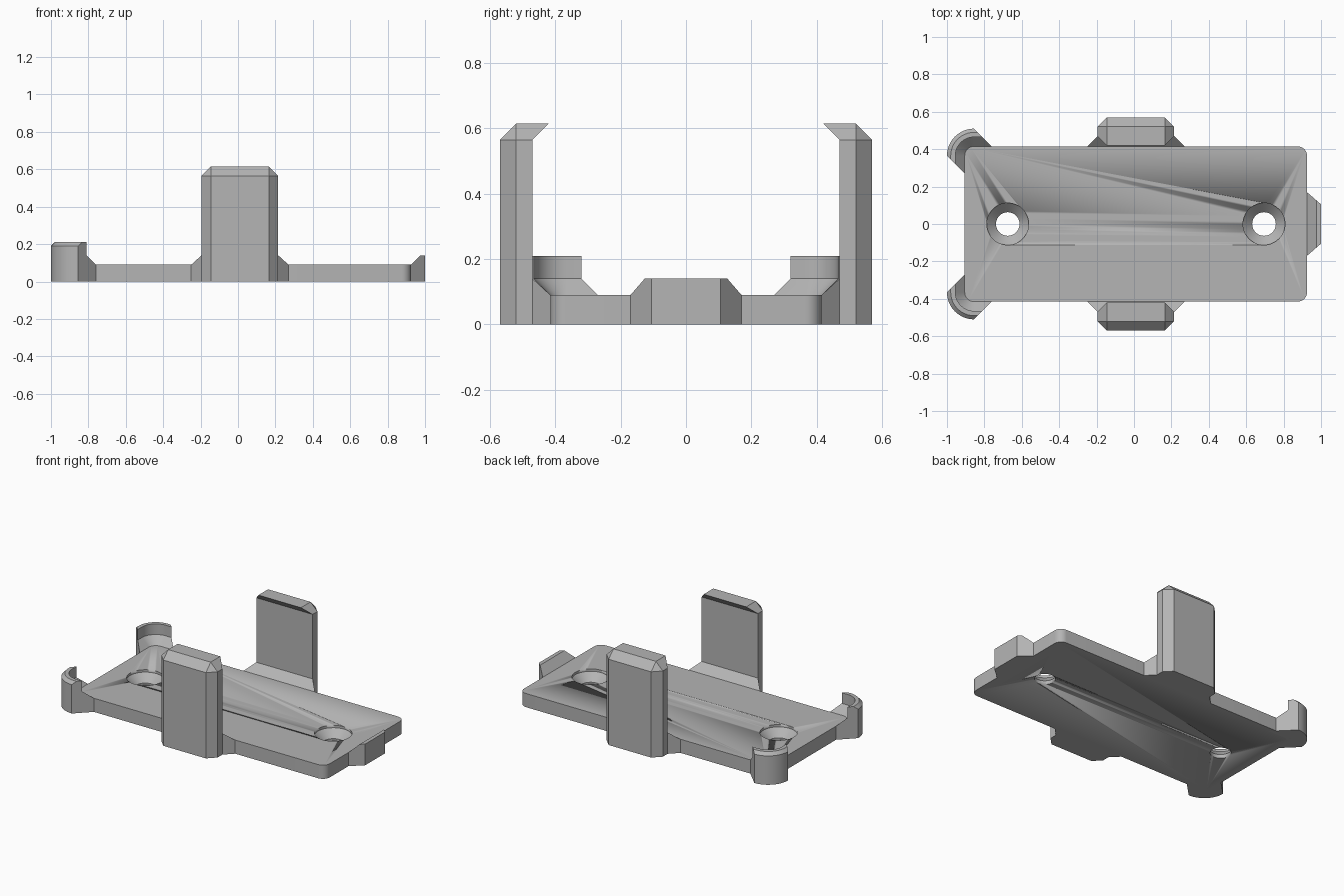
import bpy, bmesh, math
from mathutils import Vector

cube = bpy.data.objects.get("Cube")
if cube:
    bpy.data.objects.remove(cube, do_unlink=True)

GREY = (0.46, 0.46, 0.46, 1)
grey = bpy.data.materials.new("matte grey")
grey.diffuse_color = GREY
grey.use_nodes = True
grey.node_tree.nodes["Principled BSDF"].inputs["Base Color"].default_value = GREY

MID = 0.01                 # x centre of the plate
HALF_X, HALF_Y, THICK = 0.915, 0.415, 0.09
RIM = 0.14                 # height where the holders start
CORNER = 0.05              # plate corner radius


def extrude(points, vector):
    """Solid made by pushing a flat outline along a vector."""
    bm = bmesh.new()
    face = bm.faces.new([bm.verts.new(p) for p in points])
    top = bmesh.ops.extrude_face_region(bm, geom=[face])["geom"]
    bmesh.ops.translate(bm, vec=vector, verts=[v for v in top if isinstance(v, bmesh.types.BMVert)])
    return bm


def cut(bm, point, normal):
    """Remove everything on the normal side of a plane and close the cut."""
    geom = bm.verts[:] + bm.edges[:] + bm.faces[:]
    found = bmesh.ops.bisect_plane(bm, geom=geom, dist=1e-5, plane_co=point,
                                   plane_no=Vector(normal).normalized(), clear_outer=True)
    edges = [e for e in found["geom_cut"] if isinstance(e, bmesh.types.BMEdge)]
    bmesh.ops.holes_fill(bm, edges=edges, sides=0)


def finish(name, bm, location=(0, 0, 0), flip_y=False):
    if flip_y:
        bmesh.ops.scale(bm, vec=(1, -1, 1), verts=bm.verts)
    bmesh.ops.recalc_face_normals(bm, faces=bm.faces)
    mesh = bpy.data.meshes.new(name)
    bm.to_mesh(mesh)
    bm.free()
    mesh.materials.append(grey)
    obj = bpy.data.objects.new(name, mesh)
    obj.location = location
    bpy.context.collection.objects.link(obj)
    bpy.ops.object.select_all(action='DESELECT')
    obj.select_set(True)
    bpy.context.view_layer.objects.active = obj
    bpy.ops.object.shade_smooth_by_angle(angle=math.radians(25))
    return obj


def lathe(profile, steps=48):
    """Closed turned solid from (radius, height) pairs."""
    bm = bmesh.new()
    rings = [[bm.verts.new((r * math.cos(a), r * math.sin(a), z))
              for a in (math.tau * i / steps for i in range(steps))] for r, z in profile]
    for low, high in zip(rings, rings[1:]):
        for i in range(steps):
            j = (i + 1) % steps
            bm.faces.new((low[i], low[j], high[j], high[i]))
    bm.faces.new(rings[0])
    bm.faces.new(rings[-1])
    return bm


# Base plate with rounded corners
outline = []
for k, (sx, sy) in enumerate([(1, 1), (-1, 1), (-1, -1), (1, -1)]):
    for i in range(9):
        a = math.pi / 2 * (k + i / 8)
        outline.append((MID + sx * (HALF_X - CORNER) + CORNER * math.cos(a),
                        sy * (HALF_Y - CORNER) + CORNER * math.sin(a), 0))
plate = finish("base_plate", extrude(outline, (0, 0, THICK)))

# Countersunk screw holes
for side in (-1, 1):
    cutter = finish("screw_hole_cutter",
                    lathe([(0.063, -0.05), (0.063, 0.025), (0.112, 0.074), (0.112, 0.15)]),
                    (MID + side * 0.685, 0, 0))
    mod = plate.modifiers.new("screw_hole", 'BOOLEAN')
    mod.object, mod.operation, mod.solver = cutter, 'DIFFERENCE', 'EXACT'
    bpy.context.view_layer.objects.active = plate
    bpy.ops.object.modifier_apply(modifier=mod.name)
    bpy.data.objects.remove(cutter, do_unlink=True)


def side_clip():
    """Tall clip with an inward lip and chamfered outer edges."""
    half, inner, outer, top, c = 0.205, 0.47, 0.57, 0.615, 0.05
    profile = [(inner, 0), (outer, 0), (outer, top - c), (outer - c, top),
               (inner - c, top), (inner, top - c)]
    bm = extrude([(-half, y, z) for y, z in profile], (2 * half, 0, 0))
    for s in (-1, 1):
        cut(bm, (s * half, outer - c, 0), (s, 1, 0))
        cut(bm, (s * half, 0, top - c), (s, 0, 1))
        cut(bm, (s * half, outer - c, top - c), (s, 1, 1))
    return bm


def clip_foot():
    """Sloping, flared block joining a clip to the plate."""
    plan = [(-0.26, HALF_Y), (0.26, HALF_Y), (0.205, 0.47), (-0.205, 0.47)]
    bm = extrude([(x, y, 0) for x, y in plan], (0, 0, 0.2))
    cut(bm, (0, HALF_Y, THICK), (0, -0.05, 0.055))
    return bm


def corner_hook():
    """Curved wall that follows a plate corner, with a sloping inner ledge."""
    cx, cy = MID - HALF_X + CORNER, HALF_Y - CORNER
    profile = [(0.02, 0), (0.145, 0), (0.145, 0.19), (0.125, 0.21), (0.10, 0.21),
               (0.10, RIM), (CORNER, THICK), (0.02, THICK)]
    # Each station is an outward direction and a shift along the straight tails
    stations = [(180, (0, -0.15))] + [(180 - 90 * i / 12, (0, 0)) for i in range(13)] + [(90, (0.15, 0))]
    bm = bmesh.new()
    rings = []
    for deg, (dx, dy) in stations:
        a = math.radians(deg)
        rings.append([bm.verts.new((cx + d * math.cos(a) + dx, cy + d * math.sin(a) + dy, z))
                      for d, z in profile])
    for one, two in zip(rings, rings[1:]):
        for i in range(len(profile)):
            j = (i + 1) % len(profile)
            bm.faces.new((one[i], one[j], two[j], two[i]))
    bm.faces.new(rings[0])
    bm.faces.new(rings[-1])
    # Trim both ends along the diagonal
    cut(bm, (cx - 0.145, cy, 0), (-1, -1, 0))
    cut(bm, (cx, cy + 0.145, 0), (1, 1, 0))
    return bm


for label, flip in (("back", False), ("front", True)):
    finish(label + "_clip", side_clip(), (MID, 0, 0), flip)
    finish(label + "_clip_foot", clip_foot(), (MID, 0, 0), flip)
    finish(label + "_corner_hook", corner_hook(), (0, 0, 0), flip)

# End stop opposite the hooks
edge = MID + HALF_X
stop = extrude([(x, y, 0) for x, y in [(edge, -0.17), (1, -0.105), (1, 0.105), (edge, 0.17)]], (0, 0, RIM))
cut(stop, (edge, 0, THICK), (-1, 0, 1))
finish("end_stop", stop)
